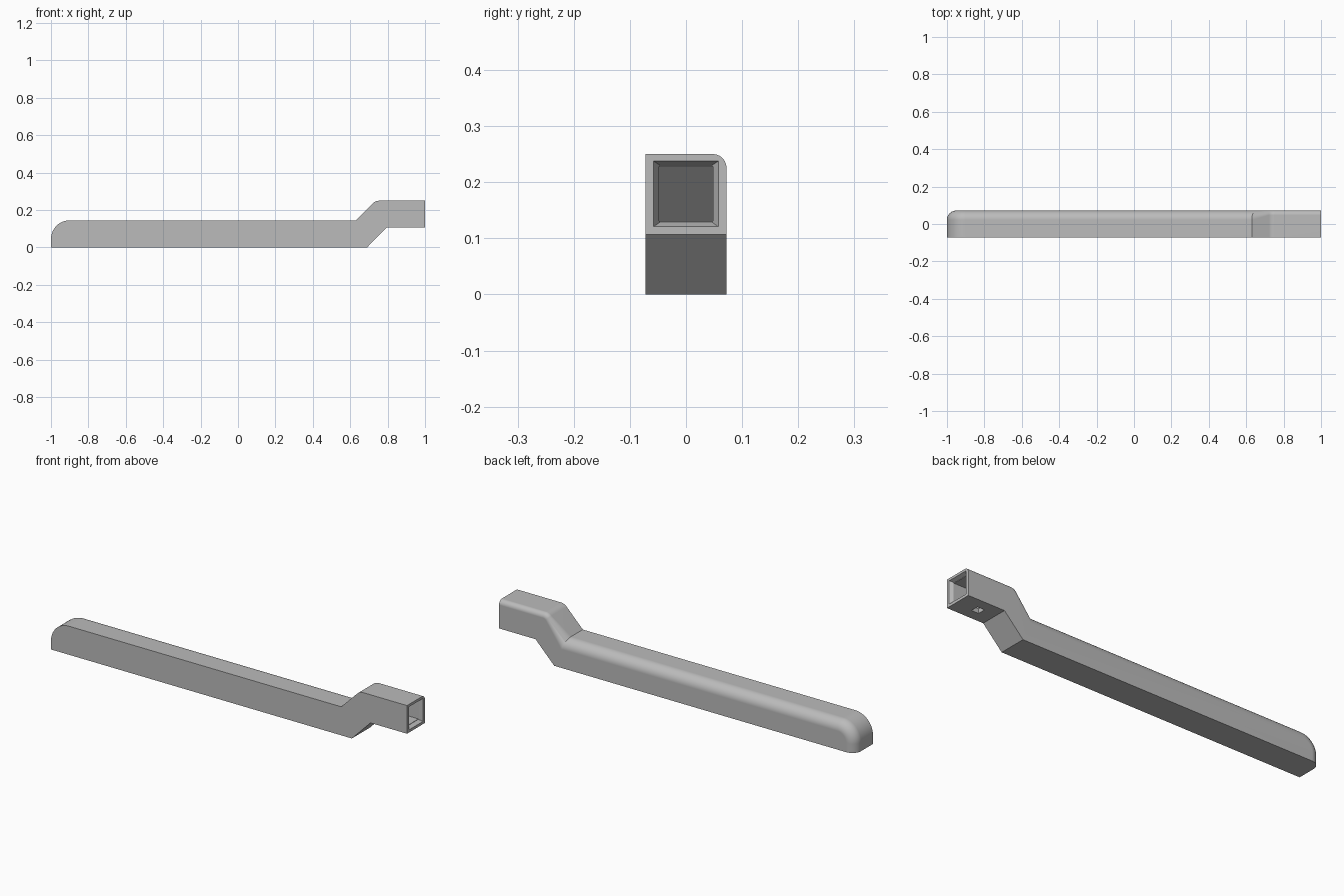
import bpy, bmesh, math
from mathutils import Vector

cube = bpy.data.objects.get("Cube")
if cube:
    bpy.data.objects.remove(cube, do_unlink=True)

grey = bpy.data.materials.new("plain grey")
grey.use_nodes = True
COLOUR = (0.5, 0.5, 0.5, 1)
grey.diffuse_color = COLOUR
grey.node_tree.nodes["Principled BSDF"].inputs["Base Color"].default_value = COLOUR

W = 0.072                 # half width
LOW, HIGH = 0.145, 0.25   # top of grip and of socket
BIG, SMALL = 0.05, 0.024  # edge rounding on grip and socket


def make_object(name, bm):
    bmesh.ops.recalc_face_normals(bm, faces=bm.faces)
    mesh = bpy.data.meshes.new(name)
    bm.to_mesh(mesh)
    bm.free()
    mesh.materials.append(grey)
    obj = bpy.data.objects.new(name, mesh)
    bpy.context.collection.objects.link(obj)
    return obj


def arc(cx, cz, radius, start, end, steps, rounding):
    """Path points as (position, outward normal, edge rounding)."""
    for i in range(steps + 1):
        a = math.radians(start + (end - start) * i / steps)
        n = Vector((math.cos(a), math.sin(a)))
        yield Vector((cx, cz)) + n * radius, n, rounding


# Upper outline from the grip's foot to the socket mouth
miter = Vector((-math.tan(math.pi / 8), 1))
path = [(Vector((-1, 0)), Vector((-1, 0)), BIG)]
path += arc(-0.9, LOW - 0.1, 0.1, 180, 90, 12, BIG)
path += [(Vector((0.63, LOW)), miter, BIG)]
path += arc(0.753, HIGH - 0.045, 0.045, 135, 90, 5, SMALL)
path += [(Vector((1, HIGH)), Vector((0, 1)), SMALL)]

# Sweep a strip with one rounded edge along the outline
bm = bmesh.new()
STEPS = 10
strips = []
for p, n, r in path:
    strip = [bm.verts.new((p.x, -W, p.y))]
    for i in range(STEPS + 1):
        a = math.pi / 2 * i / STEPS
        q = p - n * r * (1 - math.cos(a))
        strip.append(bm.verts.new((q.x, W - r * (1 - math.sin(a)), q.y)))
    strips.append(strip)
for s, t in zip(strips, strips[1:]):
    for i in range(len(s) - 1):
        bm.faces.new((s[i], s[i + 1], t[i + 1], t[i]))

# Underside, flat sides and mouth face
under = [[bm.verts.new((x, y, z)) for y in (-W, W)]
         for x, z in ((0.69, 0), (0.795, 0.107), (1, 0.107))]
bm.faces.new(strips[0] + under[0][::-1])
for s, t in zip(under, under[1:]):
    bm.faces.new((s[0], s[1], t[1], t[0]))
bm.faces.new(strips[-1] + under[-1][::-1])
for side in (0, -1):
    bm.faces.new([s[side] for s in strips] + [u[side] for u in under[::-1]])
handle = make_object("handle", bm)


def loft(name, ends):
    """Cutter between two rectangles given as x per bottom/top, half width, z range."""
    bm = bmesh.new()
    a, b = [[bm.verts.new(co) for co in ((x0, -w, z0), (x0, w, z0), (x1, w, z1), (x1, -w, z1))]
            for x0, x1, w, z0, z1 in ends]
    bm.faces.new(a)
    bm.faces.new(b)
    for i in range(4):
        j = (i + 1) % 4
        bm.faces.new((a[i], a[j], b[j], b[i]))
    obj = make_object(name, bm)
    obj.hide_render = True
    return obj


# Socket with a sloped end, flared mouth, and square hole below
cutters = [
    loft("socket_cutter", [(0.673, 0.77, 0.048, 0.131, 0.228), (1.1, 1.1, 0.048, 0.131, 0.228)]),
    loft("mouth_cutter", [(0.98, 0.98, 0.046, 0.129, 0.23), (1.004, 1.004, 0.06, 0.119, 0.239)]),
    loft("hole_cutter", [(0.865, 0.865, 0.02, 0.05, 0.16), (0.905, 0.905, 0.02, 0.05, 0.16)]),
]
bpy.context.view_layer.objects.active = handle
handle.select_set(True)
for cutter in cutters:
    mod = handle.modifiers.new(cutter.name, "BOOLEAN")
    mod.operation = "DIFFERENCE"
    mod.solver = "EXACT"
    mod.object = cutter
    bpy.ops.object.modifier_apply(modifier=mod.name)
    bpy.data.objects.remove(cutter, do_unlink=True)

# Smooth roundings, flat sides
bpy.ops.object.select_all(action="DESELECT")
handle.select_set(True)
bpy.ops.object.shade_smooth_by_angle(angle=math.radians(30))
flat = handle.modifiers.new("flat_sides", "WEIGHTED_NORMAL")
flat.keep_sharp = True
